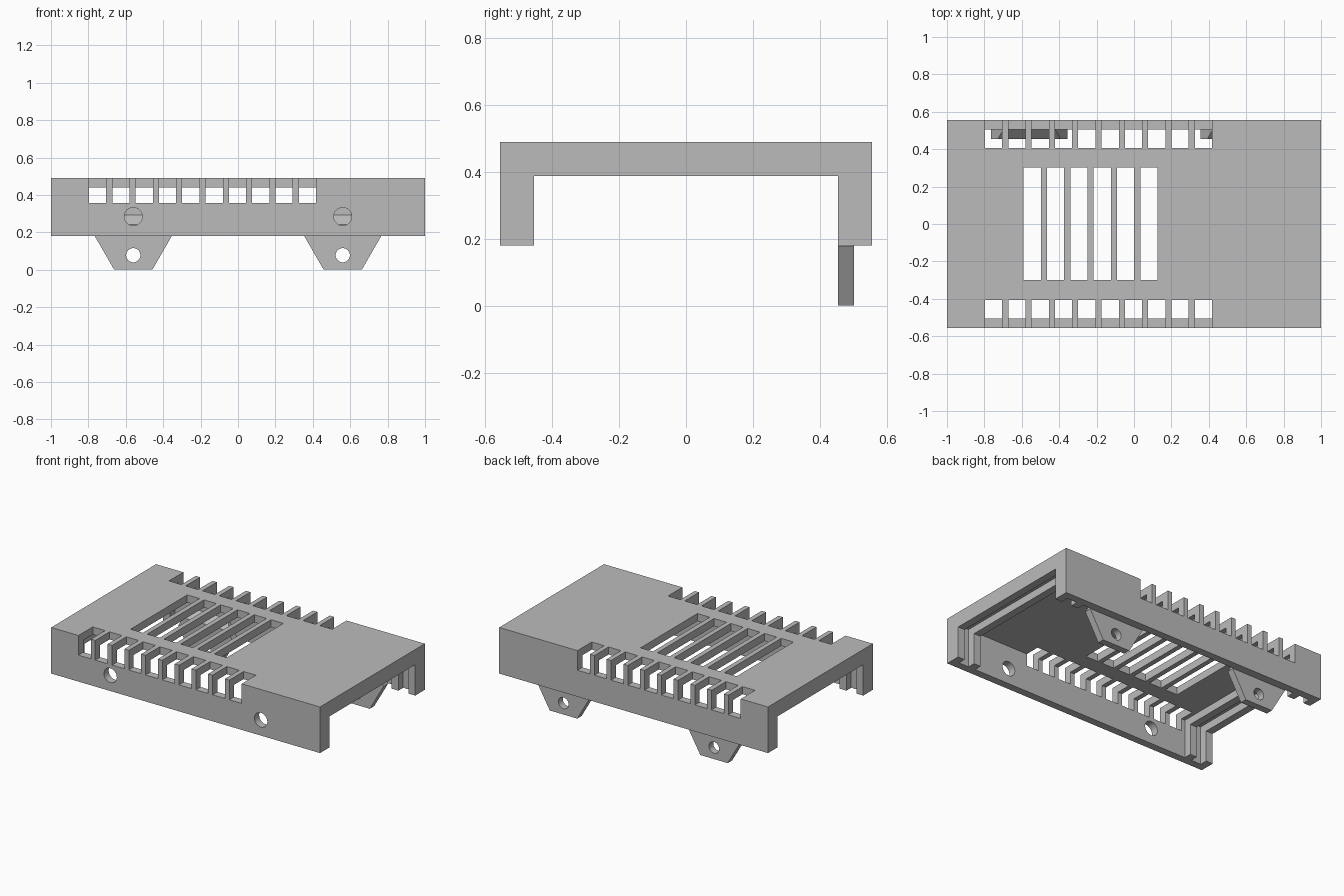
import bpy
import bmesh
from math import radians, sqrt
from mathutils import Matrix, Vector

old = bpy.data.objects.get("Cube")
if old:
    bpy.data.objects.remove(old, do_unlink=True)

grey = bpy.data.materials.new("light_grey_plastic")
grey.use_nodes = True
GREY = (0.5, 0.5, 0.5, 1)
grey.diffuse_color = GREY
grey.node_tree.nodes["Principled BSDF"].inputs["Base Color"].default_value = GREY

# Main dimensions
LENGTH, WIDTH, RIM, TOP = 1.0, 0.557, 0.18, 0.49   # half sizes, bottom and top
WALL = 0.051
PITCH, SLOT = 0.1247, 0.092


def add_box(bm, x, y, z):
    """Add an axis-aligned box from (min, max) ranges."""
    spans = (x, y, z)
    centre = Vector([(a + b) / 2 for a, b in spans])
    size = [b - a for a, b in spans] + [1]
    bmesh.ops.create_cube(bm, size=1, matrix=Matrix.Translation(centre) @ Matrix.Diagonal(size))


def add_rod(bm, x, y, z, radius, depth, sides=48):
    """Add a prism whose axis runs along y."""
    place = Matrix.Translation((x, y, z)) @ Matrix.Rotation(radians(90), 4, "X")
    bmesh.ops.create_cone(bm, cap_ends=True, segments=sides, radius1=radius,
                          radius2=radius, depth=depth, matrix=place)


def finish(bm, name):
    mesh = bpy.data.meshes.new(name)
    bm.to_mesh(mesh)
    bm.free()
    mesh.materials.append(grey)
    obj = bpy.data.objects.new(name, mesh)
    bpy.context.collection.objects.link(obj)
    return obj


def cut(obj, bm):
    """Subtract the solids in bm from obj and bake the result."""
    cutter = finish(bm, "cutter")
    cutter.hide_render = True
    mod = obj.modifiers.new("cut", "BOOLEAN")
    mod.operation, mod.solver, mod.object = "DIFFERENCE", "EXACT", cutter
    bpy.context.view_layer.update()
    graph = bpy.context.evaluated_depsgraph_get()
    mesh = bpy.data.meshes.new_from_object(obj.evaluated_get(graph))
    obj.modifiers.clear()
    obj.data = mesh
    bpy.data.objects.remove(cutter, do_unlink=True)


def cut_box(obj, *spans):
    bm = bmesh.new()
    add_box(bm, *spans)
    cut(obj, bm)


# Shell: solid block, open passage, then the wider cavity and end panel grooves
bm = bmesh.new()
add_box(bm, (-LENGTH, LENGTH), (-WIDTH, WIDTH), (RIM, TOP))
shell = finish(bm, "case_shell")
passage = WIDTH - 2 * WALL
cavity = WIDTH - WALL
cut_box(shell, (-2, 2), (-passage, passage), (0, TOP - 2 * WALL))
for x in ((-0.824, 0.824), (0.875, 0.949), (-0.949, -0.875)):
    cut_box(shell, x, (-cavity, cavity), (0, TOP - WALL))

# Edge vents on both long sides, cutting roof and wall together
for side in (-1, 1):
    bm = bmesh.new()
    for i in range(10):
        x = -0.797 + i * PITCH
        add_box(bm, (x, x + SLOT), sorted((side * 0.405, side * 0.7)), (0.358, 0.6))
    cut(shell, bm)

# Roof vents
bm = bmesh.new()
for i in range(6):
    x = -0.59 + i * PITCH
    add_box(bm, (x, x + SLOT), (-0.3, 0.303), (0.4, 0.6))
cut(shell, bm)

# Screw holes in the front wall
bm = bmesh.new()
for x in (-0.56, 0.56):
    add_rod(bm, x, -WIDTH, 0.285, 0.048, 0.2)
cut(shell, bm)

# Fixing legs: hexagon tabs inside the back wall, sloped on the inner top
for name, x in (("right_leg", -0.56), ("left_leg", 0.56)):
    bm = bmesh.new()
    bmesh.ops.create_circle(bm, cap_ends=True, segments=6, radius=0.2045)
    face = bm.faces[:]
    ext = bmesh.ops.extrude_face_region(bm, geom=face)
    top = [v for v in ext["geom"] if isinstance(v, bmesh.types.BMVert)]
    bmesh.ops.translate(bm, verts=top, vec=(0, 0, 0.053))
    bmesh.ops.recalc_face_normals(bm, faces=bm.faces[:])
    # Stand the hexagon up, with a corner pointing along x
    pointing = max(bm.verts, key=lambda v: v.co.x)
    turn = 0 if abs(pointing.co.y) < 0.001 else 30
    spin = Matrix.Rotation(radians(turn), 4, "Z")
    stand = Matrix.Translation((x, passage + 0.053, RIM - 0.002)) @ Matrix.Rotation(radians(90), 4, "X")
    bm.transform(stand @ spin)
    leg = finish(bm, name)

    edge = 0.4
    bm = bmesh.new()
    tilt = Matrix.Translation((x, 0.404, RIM + 0.011 + edge / sqrt(2))) @ Matrix.Rotation(radians(45), 4, "X")
    bmesh.ops.create_cube(bm, size=edge, matrix=tilt @ Matrix.Diagonal((2, 1, 1, 1)))
    cut(leg, bm)
    cut_box(leg, (x - 1, x + 1), (0.502, 0.7), (-1, RIM))
    bm = bmesh.new()
    add_rod(bm, x, 0.48, 0.078, 0.038, 0.3)
    cut(leg, bm)
